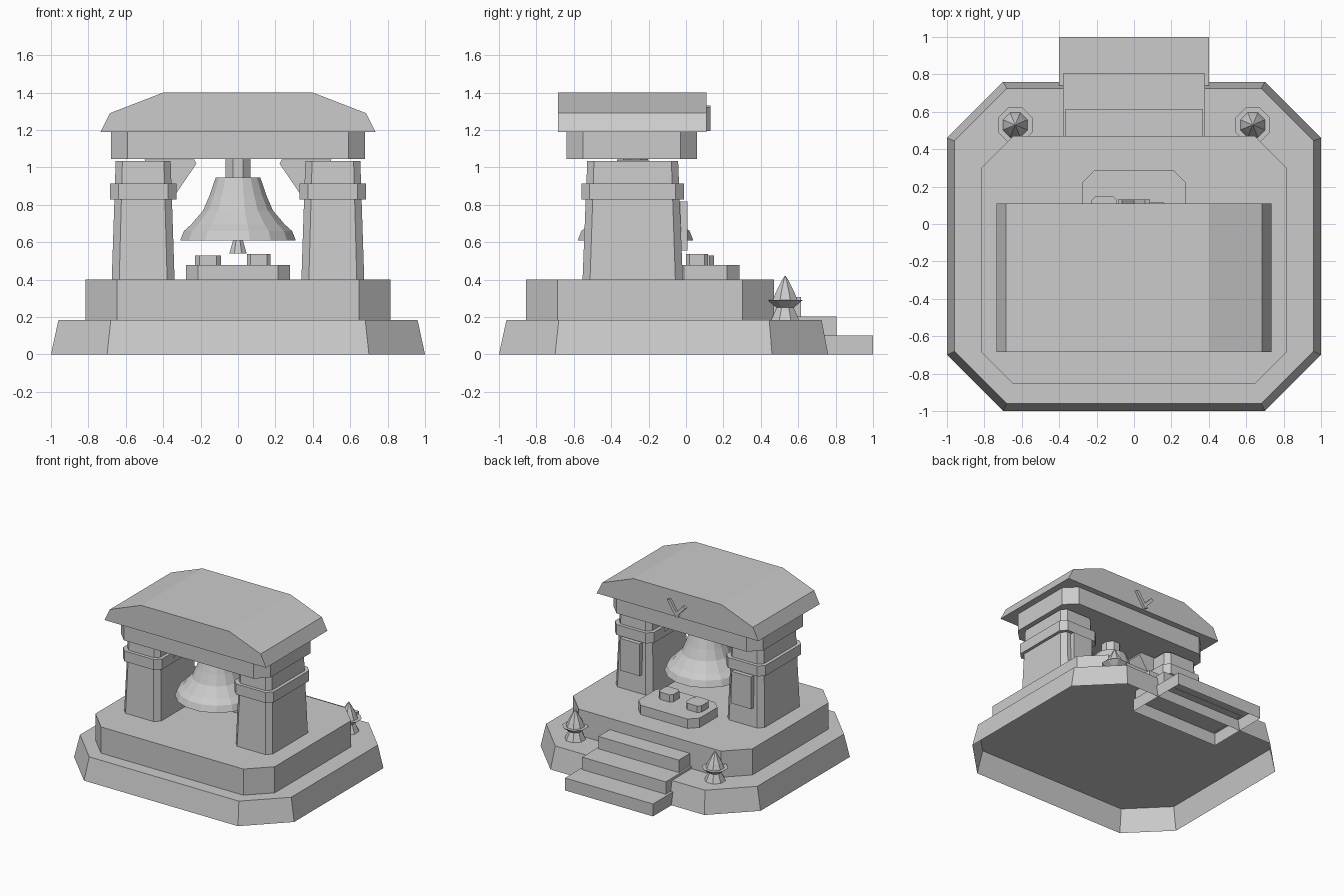
import bpy
import bmesh
import math

if "Cube" in bpy.data.objects:
    bpy.data.objects.remove(bpy.data.objects["Cube"], do_unlink=True)

stone = bpy.data.materials.new("grey_stone")
stone.use_nodes = True
GREY = (0.6, 0.6, 0.6, 1)
stone.diffuse_color = GREY
stone.node_tree.nodes["Principled BSDF"].inputs["Base Color"].default_value = GREY


def finish(name, bm):
    bmesh.ops.recalc_face_normals(bm, faces=bm.faces)
    mesh = bpy.data.meshes.new(name)
    bm.to_mesh(mesh)
    bm.free()
    mesh.materials.append(stone)
    obj = bpy.data.objects.new(name, mesh)
    bpy.context.collection.objects.link(obj)
    return obj


def octagon(x0, x1, y0, y1, c):
    """Rectangle outline with its corners cut by c."""
    return [(x0 + c, y0), (x1 - c, y0), (x1, y0 + c), (x1, y1 - c),
            (x1 - c, y1), (x0 + c, y1), (x0, y1 - c), (x0, y0 + c)]


def loft(name, rings, open_bottom=False):
    """Join outlines, each (points, z), into a solid."""
    bm = bmesh.new()
    loops = [[bm.verts.new((x, y, z)) for x, y in pts] for pts, z in rings]
    for a, b in zip(loops, loops[1:]):
        n = len(a)
        for i in range(n):
            j = (i + 1) % n
            bm.faces.new((a[i], a[j], b[j], b[i]))
    bm.faces.new(loops[-1])
    if not open_bottom:
        bm.faces.new(loops[0])
    return finish(name, bm)


def prism(name, pts, z0, z1, open_bottom=False):
    return loft(name, [(pts, z0), (pts, z1)], open_bottom)


def rect(x0, x1, y0, y1):
    return [(x0, y0), (x1, y0), (x1, y1), (x0, y1)]


def slab(name, pts, y0, y1):
    """Extrude an x-z outline along y."""
    bm = bmesh.new()
    face = bm.faces.new([bm.verts.new((x, y0, z)) for x, z in pts])
    geom = bmesh.ops.extrude_face_region(bm, geom=[face])["geom"]
    moved = [v for v in geom if isinstance(v, bmesh.types.BMVert)]
    bmesh.ops.translate(bm, vec=(0, y1 - y0, 0), verts=moved)
    return finish(name, bm)


def lathe(name, profile, x, y, sides, capped=True):
    """Turn a (radius, z) profile around a vertical axis."""
    rings = []
    for r, z in profile:
        angles = [2 * math.pi * (i + 0.5) / sides for i in range(sides)]
        rings.append(([(x + r * math.cos(a), y + r * math.sin(a)) for a in angles], z))
    return loft(name, rings, not capped)


# Stepped plinth, hollow underneath
loft("lower_base", [(octagon(-1, 1, -1, 0.76, 0.3), 0),
                    (octagon(-0.96, 0.96, -0.96, 0.725, 0.28), 0.185)], True)
prism("upper_base", octagon(-0.815, 0.815, -0.855, 0.47, 0.168), 0.185, 0.4)

# Stairs
for i, (half, back) in enumerate([(0.4, 1.0), (0.38, 0.805), (0.365, 0.615)]):
    prism(f"stair_{i + 1}", rect(-half, half, 0.47, back),
          0.1 * i, 0.102 * (i + 1), True)

# Pillars with band, bracket, plaque and a lantern on each side
MID = -0.285
PX = 0.507


def pillar_outline(side, hx, hy, c):
    x = side * PX
    return octagon(x - hx, x + hx, MID - hy, MID + hy, c)


for side, word in ((-1, "right"), (1, "left")):
    loft(f"{word}_pillar", [(pillar_outline(side, 0.168, 0.268, 0.04), 0.4),
                            (pillar_outline(side, 0.147, 0.243, 0.036), 1.033)])
    prism(f"{word}_pillar_band", pillar_outline(side, 0.178, 0.275, 0.045), 0.828, 0.914)
    bracket = [(0.5, 1.043), (0.235, 1.043), (0.222, 1.02), (0.335, 0.855), (0.4, 0.86)]
    slab(f"{word}_bracket", [(side * x, z) for x, z in bracket], -0.37, -0.2)
    prism(f"{word}_plaque", rect(side * PX - 0.09, side * PX + 0.09, -0.06, 0.007),
          0.555, 0.818)
    lathe(f"{word}_lantern",
          [(0.08, 0.185), (0.05, 0.25), (0.1, 0.29), (0.072, 0.29),
           (0.055, 0.33), (0.02, 0.395), (0.003, 0.42)], side * 0.635, 0.53, 8)

# Beam and roof
prism("beam", octagon(-0.68, 0.68, -0.64, 0.06, 0.09), 1.045, 1.19)
half_roof = [(0.735, 1.19), (0.685, 1.29), (0.4, 1.4)]
slab("roof", half_roof + [(-x, z) for x, z in reversed(half_roof)], -0.685, 0.11)

# Crack-shaped ornament on the back of the roof
slab("long_ornament_bar", [(0.085, 1.32), (0.06, 1.33), (-0.025, 1.205), (0, 1.195)],
     0.1, 0.13)
slab("short_ornament_bar", [(-0.085, 1.29), (-0.065, 1.305), (0.01, 1.23), (-0.01, 1.21)],
     0.1, 0.13)

# Bell, open at the bottom, with hanger and clapper
BELL_Y = -0.27
bell = lathe("bell", [(0.315, 0.61), (0.295, 0.66), (0.255, 0.695), (0.19, 0.77),
                      (0.155, 0.85), (0.122, 0.945)], 0, BELL_Y, 16, False)
lathe("bell_hanger", [(0.073, 0.94), (0.073, 1.05)], 0, BELL_Y, 8)
lathe("clapper", [(0.05, 0.54), (0.022, 0.63), (0.022, 0.9)], 0, BELL_Y, 8)

# Low altar with two offering blocks
prism("altar", octagon(-0.278, 0.278, -0.075, 0.285, 0.065), 0.4, 0.477)
prism("right_offering", octagon(-0.23, -0.09, 0.01, 0.15, 0.025), 0.477, 0.53)
prism("left_offering", octagon(0.047, 0.175, 0.0, 0.118, 0.02), 0.477, 0.537)
